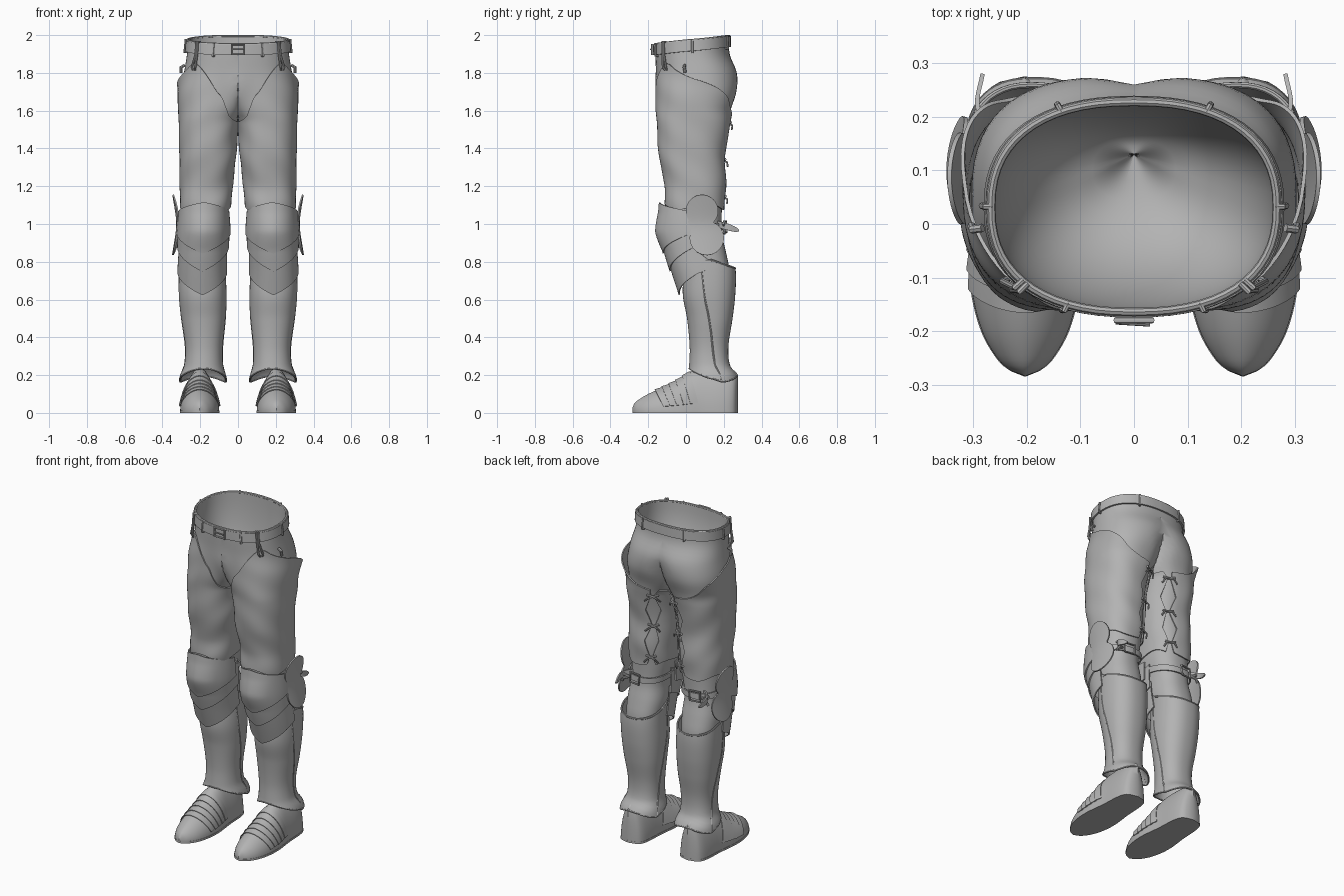
import bpy, bmesh, math
from math import sin, cos, pi, radians, sqrt, exp

if "Cube" in bpy.data.objects:
    bpy.data.objects.remove(bpy.data.objects["Cube"])

GREY = (0.45, 0.45, 0.45, 1)
mat = bpy.data.materials.new("plain grey")
mat.use_nodes = True
mat.diffuse_color = GREY
mat.node_tree.nodes["Principled BSDF"].inputs["Base Color"].default_value = GREY
made = []


def finish(name, data, mirror=True, thick=0):
    ob = bpy.data.objects.new(name, data)
    bpy.context.scene.collection.objects.link(ob)
    data.materials.append(mat)
    if thick:
        mod = ob.modifiers.new("thickness", 'SOLIDIFY')
        mod.thickness, mod.offset = thick, 0
    if mirror:
        ob.modifiers.new("mirror", 'MIRROR')
    made.append(ob)
    return ob


def grid(name, fn, nu, nv, thick=0):
    """Mirrored sheet of quads from fn(u, v)."""
    bm = bmesh.new()
    rows = [[bm.verts.new(fn(i / nu, j / nv)) for i in range(nu + 1)] for j in range(nv + 1)]
    for lo, hi in zip(rows, rows[1:]):
        for i in range(nu):
            quad = (lo[i], lo[i + 1], hi[i + 1], hi[i])
            if any(v.co.x > 1e-4 for v in quad):
                bm.faces.new(quad)
    bmesh.ops.remove_doubles(bm, verts=bm.verts, dist=1e-5)
    bmesh.ops.recalc_face_normals(bm, faces=bm.faces)
    me = bpy.data.meshes.new(name)
    bm.to_mesh(me)
    bm.free()
    return finish(name, me, True, thick)


def tube(name, pts, r, mirror=True, cyclic=False):
    cu = bpy.data.curves.new(name, 'CURVE')
    cu.dimensions, cu.bevel_depth, cu.bevel_resolution = '3D', r, 2
    cu.use_fill_caps = True
    sp = cu.splines.new('POLY')
    sp.points.add(len(pts) - 1)
    for p, co in zip(sp.points, pts):
        p.co = (*co, 1)
    sp.use_cyclic_u = cyclic
    return finish(name, cu, mirror)


def interp(rows, x):
    """Smooth interpolation of rows sorted by their first value."""
    x = min(max(x, rows[0][0]), rows[-1][0])
    k = max(i for i in range(len(rows) - 1) if rows[i][0] <= x)
    a, b = rows[k], rows[k + 1]
    p, n = rows[max(k - 1, 0)], rows[min(k + 2, len(rows) - 1)]
    h = b[0] - a[0]
    t = (x - a[0]) / h
    out = []
    for i in range(1, len(a)):
        m0 = (b[i] - p[i]) / (b[0] - p[0]) * h
        m1 = (n[i] - a[i]) / (n[0] - a[0]) * h
        out.append((2*t**3 - 3*t*t + 1) * a[i] + (t**3 - 2*t*t + t) * m0
                   + (3*t*t - 2*t**3) * b[i] + (t**3 - t*t) * m1)
    return out


def power(v, e):
    return math.copysign(abs(v) ** e, v)


def surf(keys, a, z, off=0.0, ridge=0.0):
    """Point on a limb: 0 deg is outer, 90 back, 180 inner, 270 front."""
    cx, cy, rx, ry = interp(keys, z)
    c, s = cos(radians(a)), sin(radians(a))
    y = cy + (ry + off) * power(s, .85)
    y -= ridge * max(0, 1 - abs(a % 360 - 270) / 60)
    return (max(0, cx + (rx + off) * power(c, .85)), y, z)


# Rows: height, centre x, centre y, radius x, radius y
body = [(.6, .186, .12, .1, .1), (.75, .188, .115, .105, .115),
        (.85, .185, .09, .112, .122), (.95, .182, .065, .108, .125), (1.08, .172, .045, .122, .145),
        (1.2, .168, .05, .128, .15), (1.36, .16, .032, .138, .163), (1.54, .152, .041, .15, .184),
        (1.6, .13, .044, .172, .191), (1.7, .09, .058, .212, .209), (1.8, .03, .058, .256, .213),
        (1.9, 0, .035, .27, .197), (2.0, 0, .032, .262, .193)]
knee = [(.62, .188, .1, .124, .115), (.75, .189, .08, .126, .14), (.85, .186, .06, .126, .153),
        (.96, .182, .05, .128, .172), (1.12, .18, .042, .12, .158)]
shin = [(.16, .185, .145, .126, .128), (.2, .185, .145, .118, .122), (.25, .182, .13, .1, .1),
        (.35, .18, .127, .096, .094), (.5, .183, .131, .113, .112), (.62, .187, .127, .122, .13),
        (.75, .19, .13, .122, .13), (.9, .19, .12, .118, .12)]


# Trousers with a seat cleft, an inner lining, and the belt
def waist(a):
    return 1.972 + .022 * sin(radians(a))


def trousers(u, v):
    a = 360 * u
    x, y, z = surf(body, a, .6 + (waist(a) - .6) * v)
    cleft = .022 if y > .1 else .014
    y -= cleft * exp(-(x / .045) ** 2 - ((z - 1.71) / .1) ** 2)
    return (x, y, z)


grid("trousers", trousers, 56, 60)


def belt_pt(a, drop, off):
    x, y, z = surf(body, a, waist(a) - drop, off)
    return (x if abs(a) < 89.9 else 0, y, z)


def lining(u, v):
    x, y, z = belt_pt(180 * u - 90, 0, -.005)
    k = cos(v * pi / 2) ** .8
    return (x * k, .13 + (y - .13) * k, z - .38 * sin(v * pi / 2))


grid("waist_lining", lining, 32, 14)
grid("belt", lambda u, v: belt_pt(180 * u - 90, .056 * v, .007), 32, 2, .01)
tube("waist_rim", [belt_pt(6 * i - 90, 0, .002) for i in range(31)], .008)
for a in (-66, 0, 63):
    tube("belt_loop", [belt_pt(a, d, o) for d, o in ((-.002, .0), (-.002, .014), (.062, .016), (.062, .0))], .006)
fy = belt_pt(-90, .03, .017)[1]
tube("belt_buckle", [(-.034, fy, 1.898), (.034, fy, 1.898), (.034, fy, 1.95), (-.034, fy, 1.95)], .006, False, True)
tube("buckle_prong", [(-.034, fy - .004, 1.924), (.03, fy - .008, 1.924)], .004, False)

# Laced thigh covers, open along the back
cover_top = [(0, 1.77), (45, 1.68), (90, 1.59), (150, 1.56), (180, 1.54), (235, 1.57),
             (270, 1.69), (300, 1.80), (322, 1.85), (340, 1.81), (360, 1.77)]
SEAM = 116


def cover(u, v):
    a = SEAM + 360 * u
    low = 1.09 + .015 * sin(radians(3 * a))
    z = low + (interp(cover_top, a % 360)[0] - low) * v
    gap = 3 + 14 * (1 - abs(2 * ((z - 1.14) / .195 % 1) - 1))
    a = SEAM + gap + (360 - 2 * gap) * u
    flare = .022 * max(0, cos(radians(a - 25))) ** 6 * v ** 8
    return surf(body, a, z, .009 + flare + .0015 * sin(32 * z + 4 * radians(a)))


grid("thigh_cover", cover, 72, 48, .007)
for z in (1.14, 1.335, 1.53):
    tube("lace", [surf(body, SEAM + d, z + h, .018) for d, h in ((-12, .008), (0, 0), (12, .008))], .007)
    for side in (-1, 1):
        tube("lace_end", [surf(body, SEAM + side * d, z - h, o)
                          for d, h, o in ((0, 0, .02), (8, .008, .032), (15, .03, .028))], .005)

# Hanging straps that hold up the thigh covers
for da in (-1.5, 1.5):
    tube("hanger_strap", [surf(body, -43 + da * k, z, o) for z, o, k in
                          ((1.962, .0, 1), (1.965, .02, 1), (1.9, .018, .8), (1.83, .022, 2), (1.815, .012, 1))], .006)
tube("hip_tie", [surf(body, -12, z, o) for z, o in ((1.84, .008), (1.83, .026), (1.80, .022))], .008)


# Knee plate and two lames, each with a chevron edge
def knee_plate(name, top, low, rise, off, start, end):
    def fn(u, v):
        a = start + (end - start) * u
        side = abs(a - 270) / 90
        z0 = low + rise * side
        z1 = top + (-.05 if top > 1 else rise) * side
        z = z0 + (z1 - z0) * v
        boss = .012 * max(0, 1 - abs(z - .96) / .1) * max(0, 1 - 2 * side)
        return surf(knee, a, z, off + boss + .004 * (1 - v), .016)
    grid(name, fn, 36, 16, .007)


knee_plate("knee_cap", 1.115, .845, .11, .008, 182, 358)
knee_plate("upper_knee_lame", .9, .75, .13, .003, 174, 366)
knee_plate("lower_knee_lame", .8, .625, .12, -.002, 174, 366)

# Side fan at the knee: outline is the union of three discs
DISCS = ((.015, .07, .085), (.04, -.075, .09), (0, 0, .06))


def fan(u, v):
    dy, dz = cos(2 * pi * u), sin(2 * pi * u)
    r = 0
    for cy, cz, rad in DISCS:
        d = dy * cy + dz * cz
        r = max(r, d + sqrt(max(0, d * d - cy * cy - cz * cz + rad * rad)))
    y, z = .07 + r * v * dy, 1 + r * v * dz
    return (.313 + sqrt(.0001 + .036 * (z - 1) ** 2) - 1.2 * (y - .09) ** 2, y, z)


grid("knee_fan", fan, 72, 8, .008)

# Strap behind the knee with buckle and loose tongue
grid("knee_strap", lambda u, v: surf(body, -10 + 190 * u, .985 + .035 * v - .02 * sin(pi * u), .012), 28, 1, .008)
tube("knee_buckle", [surf(body, a, z, .024) for a, z in ((68, .955), (92, .955), (92, 1.015), (68, 1.015))],
     .006, cyclic=True)
tongue = [(0, .235, .165, 1.0), (.3, .27, .185, .995), (.6, .292, .22, .985), (1, .282, .28, .965)]


def tongue_pt(u, v):
    x, y, z = interp(tongue, u)
    return (x, y, z + (v - .5) * .036 * sqrt(max(.04, 1 - u ** 6)))


grid("strap_tongue", tongue_pt, 12, 2, .008)
for h in (-.02, .015):
    tube("strap_end", [surf(body, 62 - d, .98 + h * k, o) for d, k, o in ((0, 0, .02), (8, .6, .045), (14, 1.6, .05))], .008)

# Shin armour with flared hem, rolled rims and side seams
shin_top = [(0, .81), (30, .785), (90, .765), (150, .785), (180, .81), (215, .85), (270, .68), (325, .85), (360, .81)]
shin_low = [(0, .18), (20, .165), (90, .195), (160, .165), (180, .18), (270, .235), (360, .18)]


def greave(u, v):
    a = 360 * u
    z0, z1 = interp(shin_low, a)[0], interp(shin_top, a)[0]
    return surf(shin, a, z0 + (z1 - z0) * v, 0, .01)


grid("shin_armour", greave, 56, 36, .007)
tube("shin_hem", [greave(i / 48, 0) for i in range(48)], .005, cyclic=True)
tube("shin_top_rim", [greave(i / 48, 1) for i in range(-1, 26)], .006)
for start, end in ((-22, 16), (202, 164)):
    tube("shin_seam", [surf(shin, start + (end - start) * i / 16, .83 - .66 * i / 16, .001) for i in range(17)], .005)

# Armoured shoe; rows: y, half width, height
shoe = [(-.284, 0, .016), (-.276, .022, .034), (-.255, .048, .055), (-.2, .08, .088), (-.12, .1, .124),
        (-.04, .103, .164), (.02, .097, .205), (.08, .09, .225), (.2, .082, .225), (.25, .066, .215),
        (.268, .038, .2), (.275, 0, .19)]


def shoe_pt(y, t, grow=0.0):
    w, h = interp(shoe, y)
    return (.203 + (w + grow) * power(cos(t), 1.1), y, .012 + (h + grow) * abs(sin(t)) ** 1.1)


grid("shoe", lambda u, v: shoe_pt(-.284 + .559 * v, pi * u), 24, 56)


def sole_pt(u, v):
    y = -.284 + .559 * v
    return (.203 + (interp(shoe, y)[0] + .002) * (2 * u - 1), y, .006)


grid("sole", sole_pt, 6, 56, .012)
for i in range(5):
    def lame(u, v, y0=-.165 + .036 * i):
        t = .2 + (pi - .4) * u
        return shoe_pt(y0 + .042 * v + .055 * (1 - sin(t)), t, .001 + .006 * (1 - v))
    grid("shoe_lame", lame, 24, 3, .004)

# Bake modifiers and shade smooth with sharp edges kept
bpy.ops.object.select_all(action='DESELECT')
for ob in made:
    ob.select_set(True)
bpy.context.view_layer.objects.active = made[0]
bpy.ops.object.convert(target='MESH')
bpy.ops.object.shade_smooth_by_angle(angle=radians(35))
